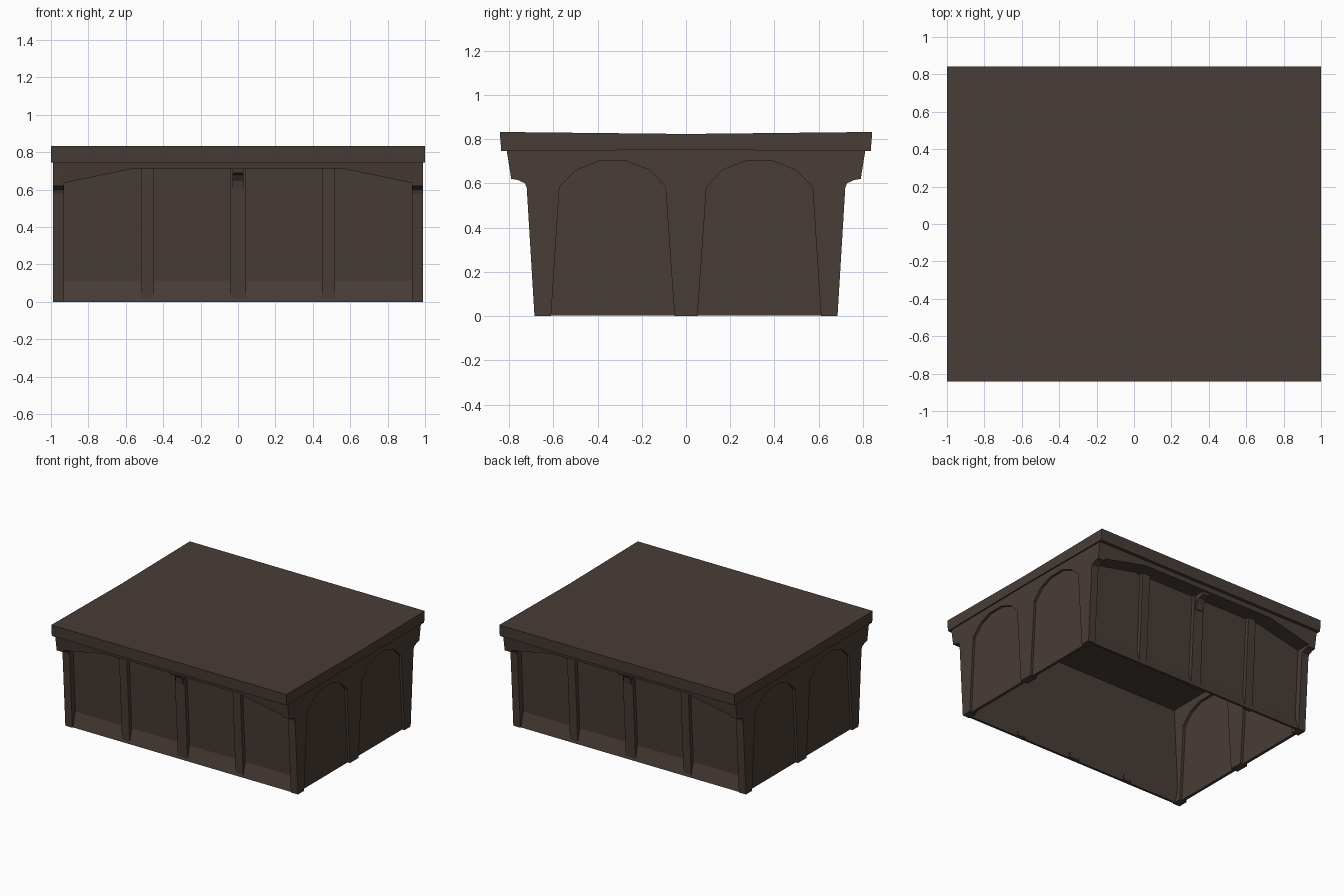
import bpy, bmesh

if "Cube" in bpy.data.objects:
    bpy.data.objects.remove(bpy.data.objects["Cube"])

wood = bpy.data.materials.new("dark brown wood")
wood.diffuse_color = (0.066, 0.046, 0.038, 1)
wood.use_nodes = True
wood.node_tree.nodes["Principled BSDF"].inputs["Base Color"].default_value = wood.diffuse_color


def make(name, bm):
    bmesh.ops.recalc_face_normals(bm, faces=bm.faces)
    mesh = bpy.data.meshes.new(name)
    bm.to_mesh(mesh)
    bm.free()
    mesh.materials.append(wood)
    obj = bpy.data.objects.new(name, mesh)
    bpy.context.collection.objects.link(obj)
    return obj


def loft(name, ring_a, ring_b):
    """Closed solid between two matching rings of points."""
    bm = bmesh.new()
    a = [bm.verts.new(p) for p in ring_a]
    b = [bm.verts.new(p) for p in ring_b]
    n = len(a)
    bm.faces.new(a)
    bm.faces.new(b[::-1])
    for i in range(n):
        j = (i + 1) % n
        bm.faces.new((a[i], b[i], b[j], a[j]))
    return make(name, bm)


def along_x(name, yz, x0, x1):
    """Side profile (y, z) extruded from x0 to x1."""
    return loft(name, [(x0, y, z) for y, z in yz], [(x1, y, z) for y, z in yz])


# Table top, sagging slightly along the middle
along_x("table_top", [(-0.835, 0.745), (0, 0.752), (0.835, 0.745),
                      (0.842, 0.832), (0, 0.823), (-0.842, 0.832)], -1, 1)

# End frame outline: flared brackets at the top, two arched openings
arch = [(0.052, 0), (0.093, 0.585), (0.165, 0.66), (0.27, 0.70),
        (0.395, 0.70), (0.495, 0.66), (0.572, 0.585), (0.61, 0)]
flank = [(0.685, 0), (0.72, 0.58), (0.728, 0.60), (0.76, 0.615),
         (0.79, 0.62), (0.81, 0.746)]
half = arch + flank
outline = half + [(0, 0.753)] + [(-y, z) for y, z in reversed(half)]
backing = [(0.655, 0.002), (0.695, 0.745), (-0.695, 0.745), (-0.655, 0.002)]

for s, side in ((-1, "left"), (1, "right")):
    along_x(side + "_end_frame", outline, s * 0.93, s * 0.99)
    along_x(side + "_end_panels", backing, s * 0.95, s * 0.972)

# Long sides, front and back
for s, side in ((1, "front"), (-1, "back")):
    def prof(pts):
        return [(-s * y, z) for y, z in pts]

    # thin panelled wall with a sloping foot board
    along_x(side + "_wall", prof([(0.678, 0), (0.648, 0.11), (0.685, 0.747),
                                  (0.67, 0.747), (0.633, 0.11), (0.66, 0)]),
            -0.94, 0.94)

    # upright posts
    post = prof([(0.672, 0), (0.712, 0.72), (0.67, 0.72), (0.645, 0)])
    for x, w, tag in ((-0.483, 0.033, "left"), (0, 0.042, "middle"),
                      (0.483, 0.033, "right")):
        along_x(f"{side}_{tag}_post", post, x - w, x + w)

    # top rail with dropped corners, flush with the flared brackets
    shape = [(-0.935, 0.747), (-0.935, 0.634), (-0.57, 0.71),
             (0.57, 0.71), (0.935, 0.634), (0.935, 0.747)]
    loft(side + "_rail",
         [(x, -s * (0.81 - (0.745 - z) * 0.16), z) for x, z in shape],
         [(x, -s * 0.678, z) for x, z in shape])

    # small curved corbel under the rail
    along_x(side + "_corbel", prof([(0.69, 0.60), (0.712, 0.60), (0.72, 0.645),
                                    (0.745, 0.678), (0.785, 0.69),
                                    (0.79, 0.715), (0.69, 0.715)]),
            -0.03, 0.03)
